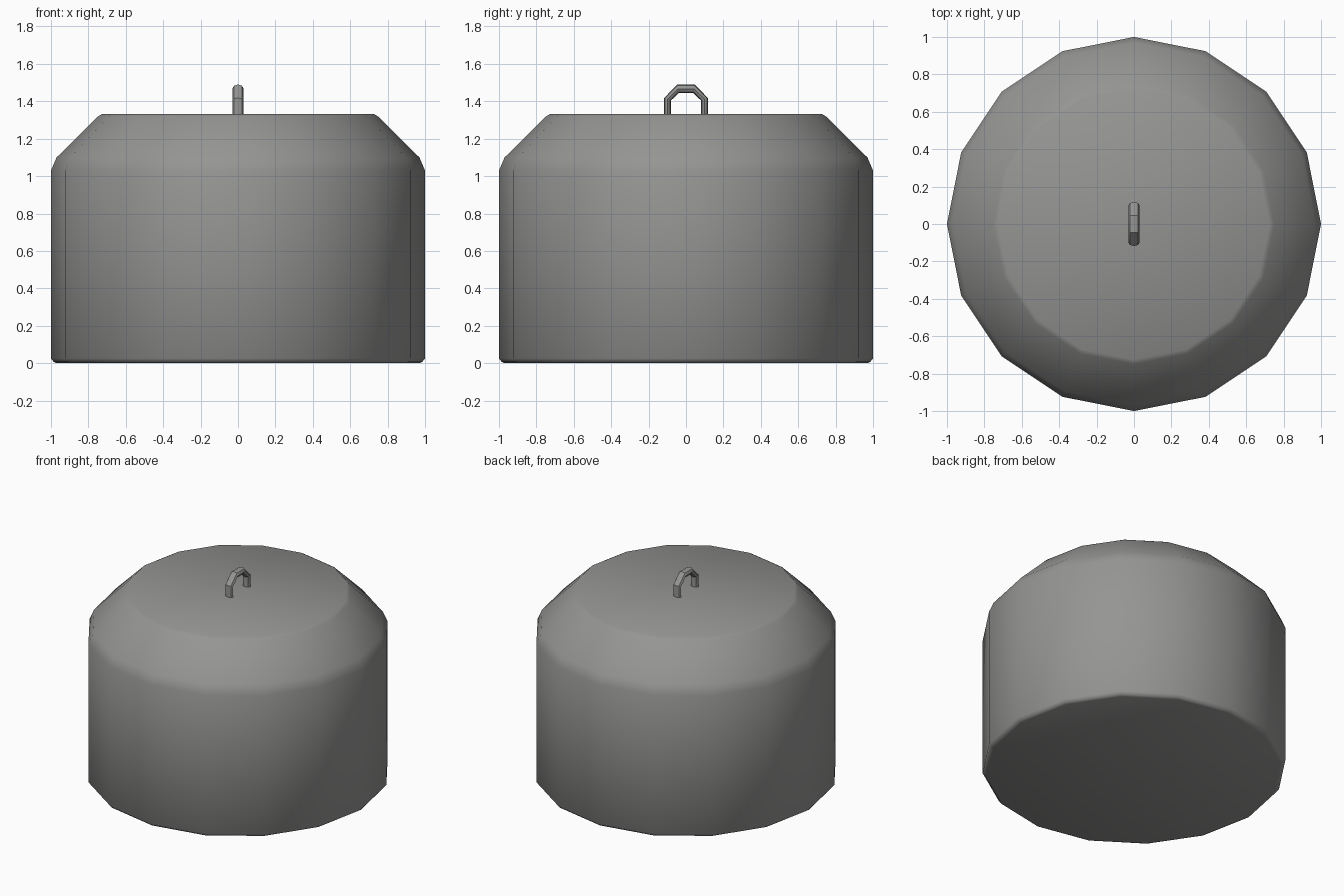
import bpy, bmesh, math

if "Cube" in bpy.data.objects:
    bpy.data.objects.remove(bpy.data.objects["Cube"])

# Single grey colour
grey = bpy.data.materials.new("grey metal")
grey.diffuse_color = (0.3, 0.3, 0.295, 1)
grey.use_nodes = True
grey.node_tree.nodes["Principled BSDF"].inputs["Base Color"].default_value = grey.diffuse_color


def make(name, rings, closed_ends=True):
    """Skin a list of point rings into a capped, smooth-by-angle object."""
    bm = bmesh.new()
    loops = [[bm.verts.new(p) for p in ring] for ring in rings]
    n = len(loops[0])
    for a, b in zip(loops, loops[1:]):
        for i in range(n):
            j = (i + 1) % n
            bm.faces.new((a[i], a[j], b[j], b[i]))
    if closed_ends:
        bm.faces.new(loops[0])
        bm.faces.new(loops[-1])
    bmesh.ops.recalc_face_normals(bm, faces=bm.faces)
    mesh = bpy.data.meshes.new(name)
    bm.to_mesh(mesh)
    bm.free()
    mesh.materials.append(grey)
    obj = bpy.data.objects.new(name, mesh)
    bpy.context.collection.objects.link(obj)
    bpy.ops.object.select_all(action='DESELECT')
    obj.select_set(True)
    bpy.context.view_layer.objects.active = obj
    bpy.ops.object.shade_smooth_by_angle(angle=math.radians(40))
    return obj


# Body: sixteen-sided turned profile (radius, height)
profile = [(0.97, 0), (0.985, 0.006), (1, 0.025), (1, 1.03), (0.97, 1.1),
           (0.75, 1.318), (0.725, 1.333)]
make("weight_body", [[(r * math.cos(k * math.pi / 8), r * math.sin(k * math.pi / 8), z)
                      for k in range(16)] for r, z in profile])

# Top handle: angular arch swept with an oval section, inner and outer (y, z)
half = [((0.08, 1.32), (0.118, 1.32)), ((0.08, 1.405), (0.118, 1.417)),
        ((0.038, 1.444), (0.046, 1.49))]
path = half + [((-a[0], a[1]), (-b[0], b[1])) for a, b in reversed(half)]
rings = []
for inner, outer in path:
    ring = []
    for k in range(8):
        t = k * math.pi / 4
        f = (1 + math.cos(t)) / 2
        ring.append((0.03 * math.sin(t),
                     inner[0] + (outer[0] - inner[0]) * f,
                     inner[1] + (outer[1] - inner[1]) * f))
    rings.append(ring)
handle = make("top_handle", rings)
handle.data.shade_smooth()
